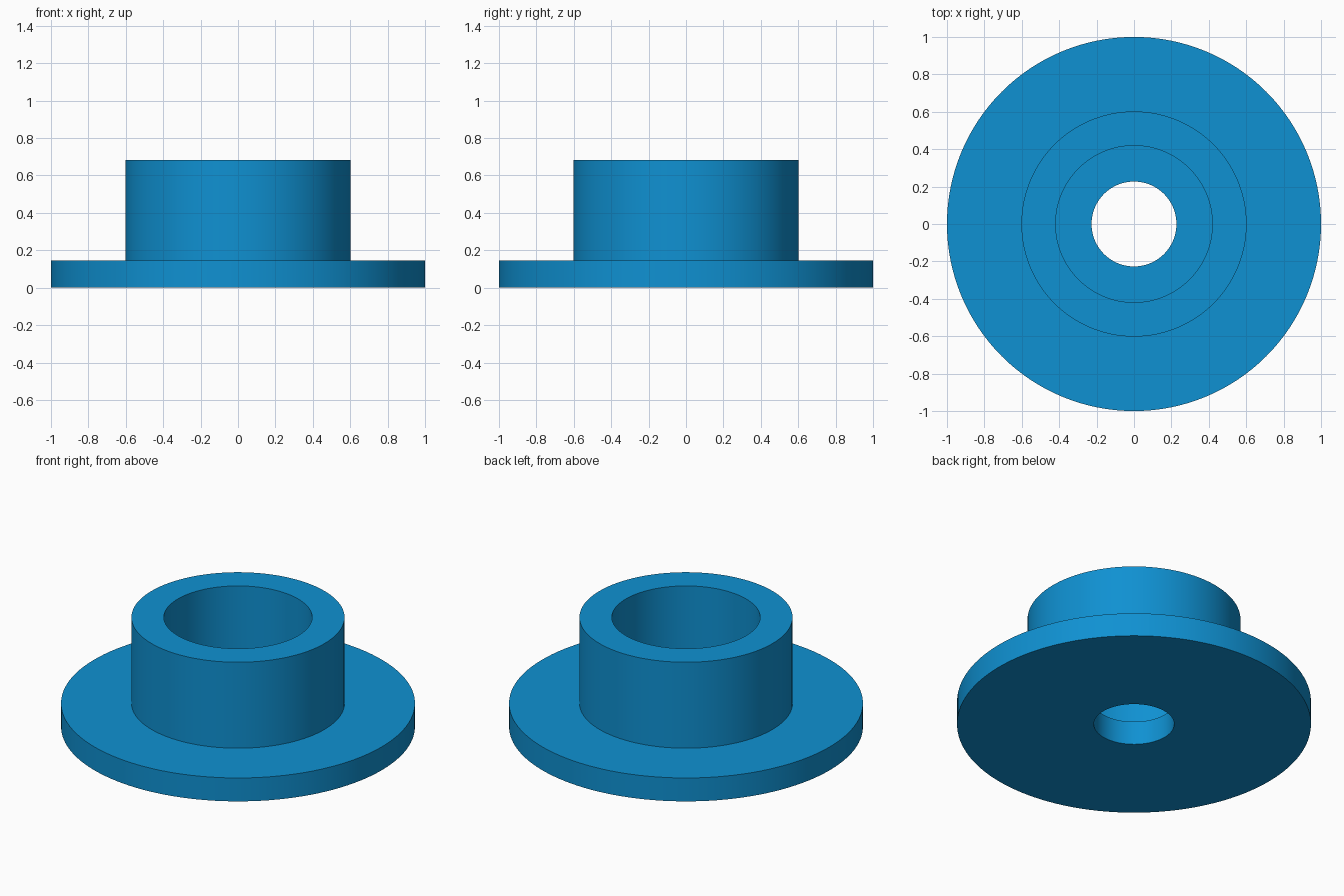
import bpy, bmesh, math

if "Cube" in bpy.data.objects:
    bpy.data.objects.remove(bpy.data.objects["Cube"])

SEGMENTS = 128
blue = bpy.data.materials.new("blue")
blue.diffuse_color = (0.0048, 0.283, 0.645, 1.0)
blue.use_nodes = True
blue.node_tree.nodes["Principled BSDF"].inputs["Base Color"].default_value = blue.diffuse_color

# Closed cross-section (radius, height): flange, hub, wide bore, narrow through hole
profile = [(0.227, 0), (1.0, 0), (1.0, 0.146), (0.602, 0.146),
           (0.602, 0.682), (0.419, 0.682), (0.419, 0.147), (0.227, 0.147)]

# Revolve the section around the z axis
bm = bmesh.new()
rings = []
for r, z in profile:
    rings.append([bm.verts.new((r * math.cos(2 * math.pi * i / SEGMENTS),
                                r * math.sin(2 * math.pi * i / SEGMENTS), z))
                  for i in range(SEGMENTS)])
for k, lower in enumerate(rings):
    upper = rings[(k + 1) % len(rings)]
    for i in range(SEGMENTS):
        j = (i + 1) % SEGMENTS
        bm.faces.new((lower[i], lower[j], upper[j], upper[i]))
bmesh.ops.recalc_face_normals(bm, faces=bm.faces)

mesh = bpy.data.meshes.new("flanged_bushing")
bm.to_mesh(mesh)
bm.free()
mesh.materials.append(blue)
bushing = bpy.data.objects.new("flanged_bushing", mesh)
bpy.context.collection.objects.link(bushing)

# Smooth round walls with crisp rims
bpy.context.view_layer.objects.active = bushing
bushing.select_set(True)
bpy.ops.object.shade_smooth_by_angle(angle=math.radians(30))
